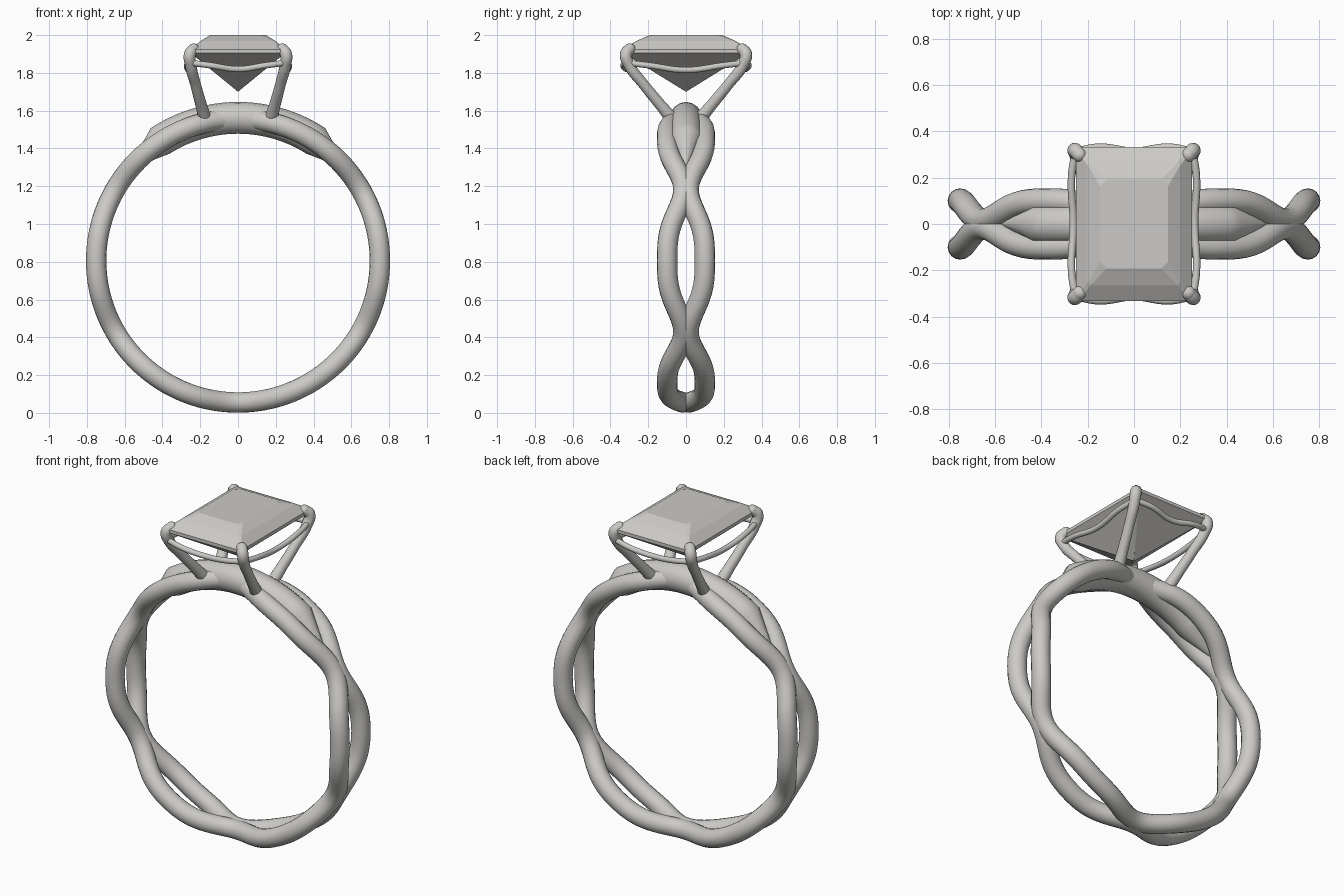
import bpy, bmesh
from math import sin, cos, pi, radians

cube = bpy.data.objects.get("Cube")
if cube:
    bpy.data.objects.remove(cube, do_unlink=True)

silver = bpy.data.materials.new("silver_grey")
silver.use_nodes = True
COLOR = (0.6, 0.59, 0.57, 1)
silver.diffuse_color = COLOR
silver.node_tree.nodes["Principled BSDF"].inputs["Base Color"].default_value = COLOR

CENTER_Z, RING_R = 0.806, 0.751


def on_ring(angle, y, radius=RING_R):
    return (radius * cos(angle), y, CENTER_Z + radius * sin(angle))


def tube(name, points, radii, closed=False, smooth_path=True):
    """Sweep a round section along a path, then turn it into a mesh."""
    curve = bpy.data.curves.new(name, 'CURVE')
    curve.dimensions = '3D'
    curve.bevel_depth = 1.0
    curve.bevel_resolution = 6
    curve.resolution_u = 8
    curve.use_fill_caps = True
    spline = curve.splines.new('BEZIER' if smooth_path else 'POLY')
    pts = spline.bezier_points if smooth_path else spline.points
    pts.add(len(points) - 1)
    for p, co, r in zip(pts, points, radii):
        p.radius = r
        if smooth_path:
            p.co = co
            p.handle_left_type = p.handle_right_type = 'AUTO'
        else:
            p.co = (*co, 1)
    spline.use_cyclic_u = closed
    obj = bpy.data.objects.new(name, curve)
    bpy.context.collection.objects.link(obj)
    curve.materials.append(silver)
    bpy.ops.object.select_all(action='DESELECT')
    obj.select_set(True)
    bpy.context.view_layer.objects.active = obj
    bpy.ops.object.convert(target='MESH')
    bpy.ops.object.shade_smooth_by_angle(angle=radians(40))
    return obj


# Band: two mirrored wavy strands that meet six times around the ring
STEPS = 144
for side, label in ((-1, "front"), (1, "back")):
    path = []
    for i in range(STEPS):
        a = 2 * pi * i / STEPS
        wave = 0.066 + 0.043 * cos(6 * a) - 0.009 * cos(12 * a)
        path.append(on_ring(a, side * wave))
    tube(label + "_band_strand", path, [0.054] * STEPS, True, False)

# Bridge: thick bar between the strands at the top, with pointed ends
path, radii = [], []
for deg in [40, 57] + list(range(60, 121, 3)) + [123, 140]:
    path.append(on_ring(radians(deg), 0, 0.756))
    radii.append(0.003 if deg in (40, 140) else 0.084)
tube("top_bridge", path, radii, smooth_path=False)

# Four prongs with rounded tips folded over the stone
PRONG = [(0.17, 0.06, 1.54), (0.195, 0.135, 1.63), (0.225, 0.225, 1.74),
         (0.25, 0.3, 1.84), (0.254, 0.318, 1.9), (0.235, 0.298, 1.925)]
PRONG_R = [0.036, 0.03, 0.028, 0.03, 0.032, 0.031]
for sx, xname in ((-1, "right"), (1, "left")):
    for sy, yname in ((-1, "front"), (1, "back")):
        name = f"{yname}_{xname}_prong"
        tube(name, [(sx * x, sy * y, z) for x, y, z in PRONG], PRONG_R)
        tx, ty, tz = PRONG[-1]
        bpy.ops.mesh.primitive_uv_sphere_add(segments=20, ring_count=12, radius=0.031,
                                             location=(sx * tx, sy * ty, tz))
        tip = bpy.context.object
        tip.name = name + "_tip"
        tip.data.materials.append(silver)
        bpy.ops.object.shade_smooth()

# Gallery rails sagging between neighbouring prongs
for s, xname, yname in ((-1, "right", "front"), (1, "left", "back")):
    rail = [(0.255, 0.31, 1.853), (0.27, 0.2, 1.84), (0.262, 0, 1.815)]
    rail += [(x, -y, z) for x, y, z in rail[1::-1]]
    tube(xname + "_rail", [(s * x, y, z) for x, y, z in rail], [0.016] * 5)
    rail = [(0.25, 0.315, 1.853), (0.15, 0.332, 1.84), (0, 0.315, 1.82)]
    rail += [(-x, y, z) for x, y, z in rail[1::-1]]
    tube(yname + "_rail", [(x, s * y, z) for x, y, z in rail], [0.016] * 5)


# Stone: stacked clipped rectangles closing to a point below
def clipped_rect(bm, hx, hy, clip, z):
    corners = [(hx, hy - clip), (hx - clip, hy), (clip - hx, hy), (-hx, hy - clip),
               (-hx, clip - hy), (clip - hx, -hy), (hx - clip, -hy), (hx, clip - hy)]
    return [bm.verts.new((x, y, z)) for x, y in corners]


bm = bmesh.new()
layers = [(0.25, 0.332, 0.012, 1.905), (0.25, 0.332, 0.012, 1.925),
          (0.2, 0.265, 0.012, 1.968), (0.147, 0.192, 0.028, 2.0)]
rings = [clipped_rect(bm, *layer) for layer in layers]
for low, high in zip(rings, rings[1:]):
    for i in range(8):
        j = (i + 1) % 8
        bm.faces.new((low[i], low[j], high[j], high[i]))
bm.faces.new(rings[-1])
point = bm.verts.new((0, 0, 1.70))
for i in range(8):
    bm.faces.new((rings[0][(i + 1) % 8], rings[0][i], point))
bmesh.ops.recalc_face_normals(bm, faces=bm.faces)
mesh = bpy.data.meshes.new("cut_stone")
bm.to_mesh(mesh)
bm.free()
mesh.materials.append(silver)
bpy.context.collection.objects.link(bpy.data.objects.new("cut_stone", mesh))
